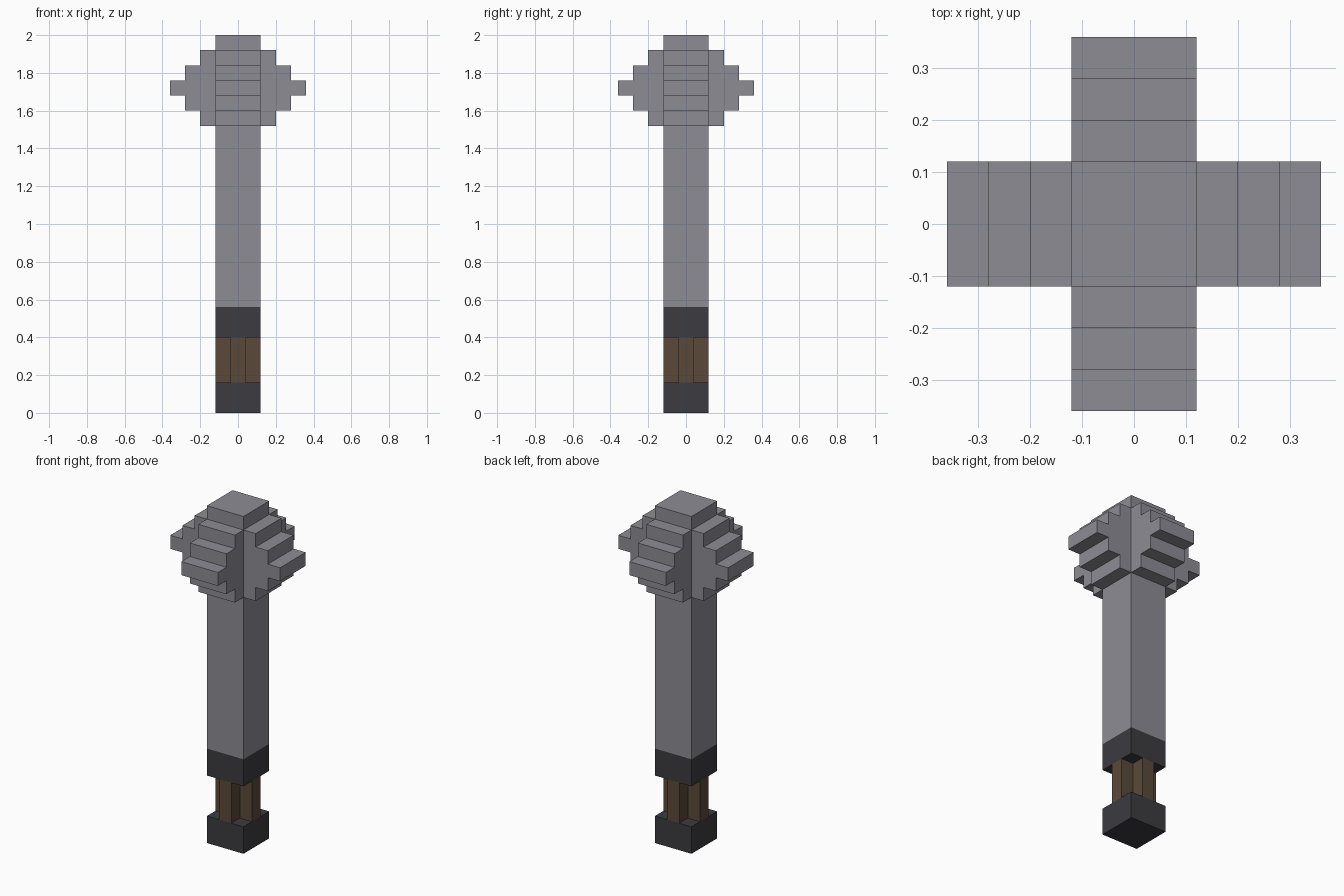
import bpy
import bmesh
from math import pi
from mathutils import Matrix

cube = bpy.data.objects.get("Cube")
if cube:
    bpy.data.objects.remove(cube, do_unlink=True)

U = 0.08       # one block step
R = 1.5 * U    # half width of the shaft


def material(name, rgb):
    mat = bpy.data.materials.new(name)
    mat.use_nodes = True
    mat.diffuse_color = (*rgb, 1)
    mat.node_tree.nodes["Principled BSDF"].inputs["Base Color"].default_value = (*rgb, 1)
    return mat


steel = material("steel grey", (0.266, 0.262, 0.296))
iron = material("dark iron", (0.045, 0.044, 0.051))
leather = material("brown leather", (0.102, 0.068, 0.041))


def prism(name, outline, offset, mat, turn=0):
    """Extrude a flat outline by a vector, then turn it about z."""
    bm = bmesh.new()
    face = bm.faces.new([bm.verts.new(p) for p in outline])
    result = bmesh.ops.extrude_face_region(bm, geom=[face], use_keep_orig=True)
    verts = [g for g in result["geom"] if isinstance(g, bmesh.types.BMVert)]
    bmesh.ops.translate(bm, verts=verts, vec=offset)
    bmesh.ops.recalc_face_normals(bm, faces=bm.faces)
    bmesh.ops.transform(bm, matrix=Matrix.Rotation(turn, 4, "Z"), verts=bm.verts)
    mesh = bpy.data.meshes.new(name)
    bm.to_mesh(mesh)
    bm.free()
    mesh.materials.append(mat)
    obj = bpy.data.objects.new(name, mesh)
    bpy.context.collection.objects.link(obj)
    return obj


def block(name, z0, z1, mat):
    square = [(-R, -R, z0), (R, -R, z0), (R, R, z0), (-R, R, z0)]
    return prism(name, square, (0, 0, z1 - z0), mat)


# Pommel, collar and shaft
block("pommel", 0, 2 * U, iron)
block("collar", 5 * U, 7 * U, iron)
block("shaft", 7 * U, 25 * U, steel)

# Grip with a plus-shaped cross-section
a = U / 2
quarter = [(R, -a), (R, a), (a, a)]
plus = []
for i in range(4):
    for x, y in quarter:
        for _ in range(i):
            x, y = -y, x
        plus.append((x, y, 2 * U))
prism("grip", plus, (0, 0, 3 * U), leather)

# Four stepped flanges around the head
mid = 21.5 * U
lower = [(R, -2.5 * U), (R + U, -2.5 * U), (R + U, -1.5 * U),
         (R + 2 * U, -1.5 * U), (R + 2 * U, -0.5 * U), (R + 3 * U, -0.5 * U)]
profile = lower + [(x, -z) for x, z in reversed(lower)]
outline = [(x, -R, mid + z) for x, z in profile]
for i, side in enumerate(("left", "back", "right", "front")):
    prism(side + "_flange", outline, (0, 2 * R, 0), steel, i * pi / 2)
